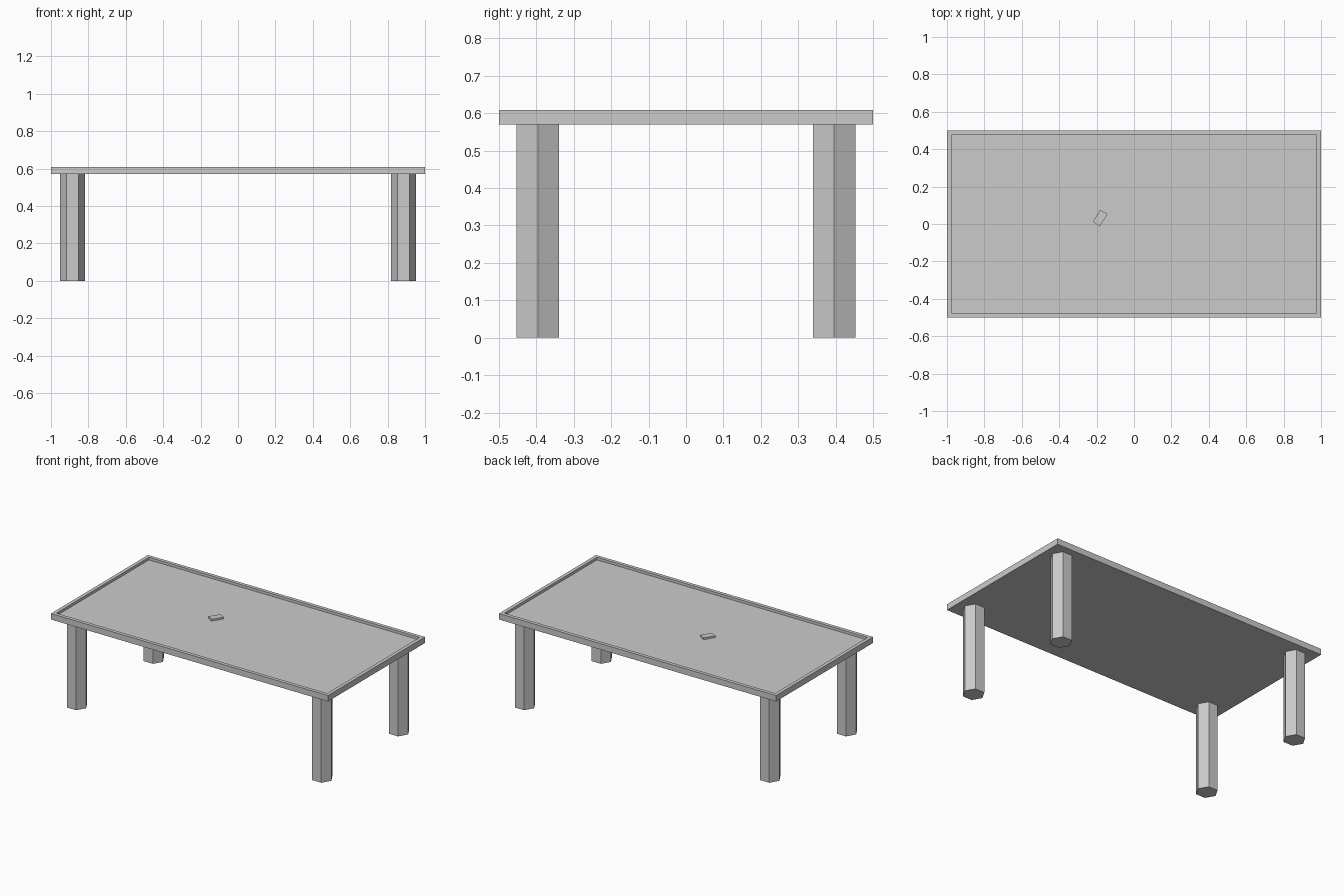
import bpy
import bmesh
import math
from mathutils import Matrix, Vector

default = bpy.data.objects.get("Cube")
if default:
    bpy.data.objects.remove(default, do_unlink=True)

grey = bpy.data.materials.new("light grey")
grey.use_nodes = True
grey_rgba = (0.6, 0.6, 0.6, 1)
grey.diffuse_color = grey_rgba
grey.node_tree.nodes["Principled BSDF"].inputs["Base Color"].default_value = grey_rgba

TOP_Z, UNDER_Z = 0.609, 0.57
RIM, RECESS = 0.023, 0.017
LEG_RADIUS, LEG_X, LEG_Y = 0.066, 0.885, 0.396


def add_object(name, bm, location, turn=0):
    mesh = bpy.data.meshes.new(name)
    bm.to_mesh(mesh)
    bm.free()
    mesh.materials.append(grey)
    obj = bpy.data.objects.new(name, mesh)
    obj.location = location
    obj.rotation_euler.z = turn
    bpy.context.collection.objects.link(obj)


def box(size):
    bm = bmesh.new()
    bmesh.ops.create_cube(bm, size=1, matrix=Matrix.Diagonal((*size, 1)))
    return bm


# Tabletop: slab with a shallow recess inside a narrow rim
slab = box((2, 1, TOP_Z - UNDER_Z))
slab.normal_update()
top_face = max(slab.faces, key=lambda f: f.calc_center_median().z)
bmesh.ops.inset_region(slab, faces=[top_face], thickness=RIM, use_even_offset=True)
floor = bmesh.ops.extrude_discrete_faces(slab, faces=[top_face])["faces"]
bmesh.ops.translate(slab, verts=list(floor[0].verts), vec=Vector((0, 0, -RECESS)))
add_object("tabletop", slab, (0, 0, (TOP_Z + UNDER_Z) / 2))

# Legs: hexagonal posts with a corner pointing sideways
for side, sx in (("left", 1), ("right", -1)):
    for end, sy in (("front", -1), ("back", 1)):
        leg = bmesh.new()
        bmesh.ops.create_cone(leg, cap_ends=True, segments=6, radius1=LEG_RADIUS,
                              radius2=LEG_RADIUS, depth=UNDER_Z)
        # Put the first corner on the x axis
        corner = max(leg.verts, key=lambda v: v.co.x).co
        angle = -math.atan2(corner.y, corner.x)
        bmesh.ops.rotate(leg, verts=leg.verts, matrix=Matrix.Rotation(angle, 3, "Z"))
        add_object(f"{end}_{side}_leg", leg, (sx * LEG_X, sy * LEG_Y, UNDER_Z / 2))

# Small flat block lying on the tabletop
THICK = 0.012
add_object("small_block", box((0.077, 0.045, THICK)),
           (-0.181, 0.032, TOP_Z - RECESS + THICK / 2), math.radians(58))
